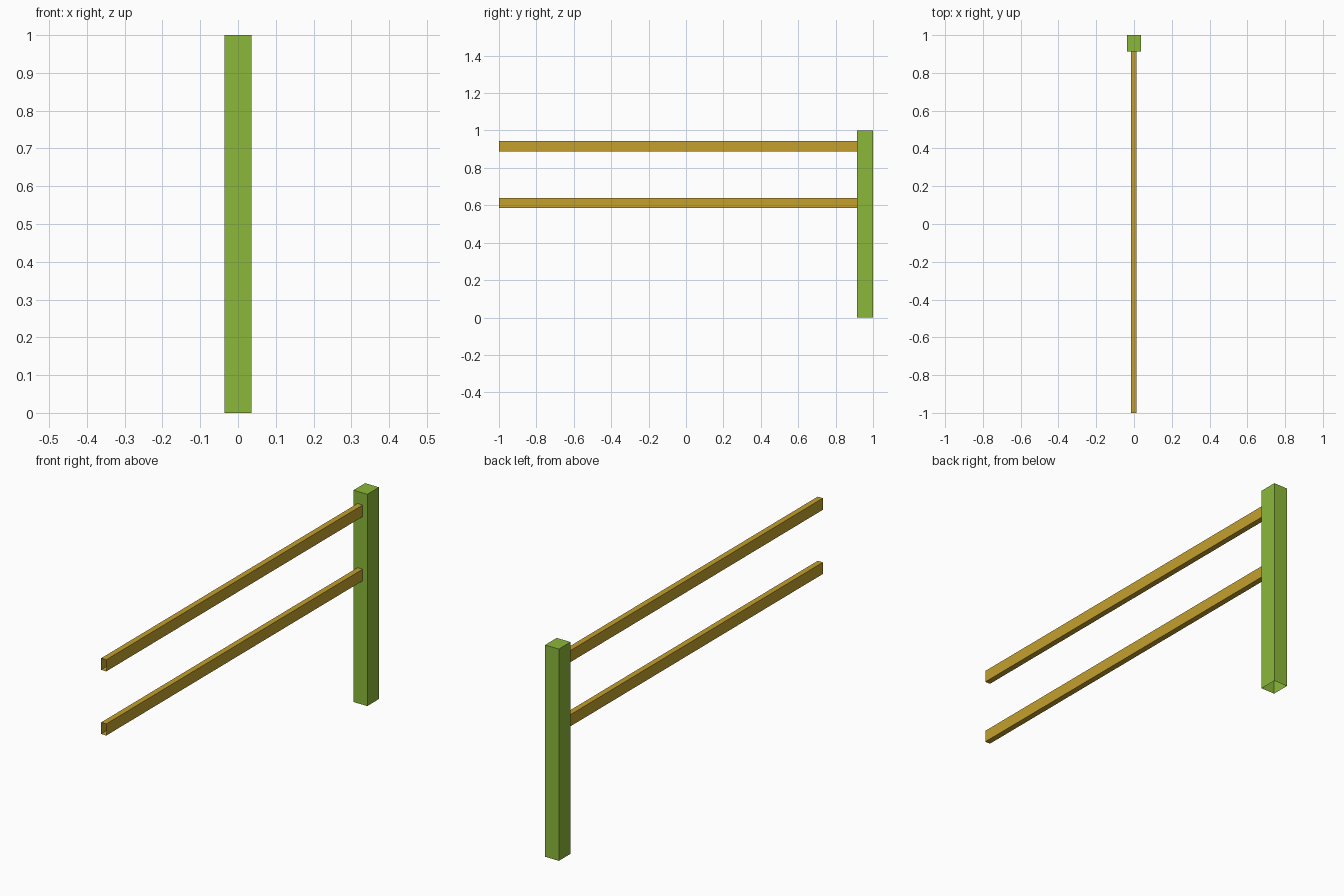
import bpy, bmesh
from mathutils import Vector

if "Cube" in bpy.data.objects:
    bpy.data.objects.remove(bpy.data.objects["Cube"])


def material(name, color):
    m = bpy.data.materials.new(name)
    m.diffuse_color = (*color, 1)
    m.use_nodes = True
    m.node_tree.nodes["Principled BSDF"].inputs["Base Color"].default_value = m.diffuse_color
    return m


def open_box(name, lo, hi, mat, open_dirs):
    """Box between two corners, without the faces pointing along open_dirs."""
    lo, hi = Vector(lo), Vector(hi)
    bm = bmesh.new()
    bmesh.ops.create_cube(bm, size=1)
    bmesh.ops.scale(bm, vec=hi - lo, verts=bm.verts)
    bmesh.ops.translate(bm, vec=(lo + hi) / 2, verts=bm.verts)
    bm.normal_update()
    gone = [f for f in bm.faces
            if any(f.normal.dot(Vector(d)) > 0.9 for d in open_dirs)]
    bmesh.ops.delete(bm, geom=gone, context='FACES_ONLY')
    me = bpy.data.meshes.new(name)
    bm.to_mesh(me)
    bm.free()
    me.materials.append(mat)
    ob = bpy.data.objects.new(name, me)
    bpy.context.collection.objects.link(ob)
    return ob


green = material("post green", (0.258, 0.474, 0.042))
gold = material("rail ochre", (0.546, 0.352, 0.026))

# Upright post, open underneath
open_box("post", (-0.036, 0.913, 0), (0.036, 1, 1), green, [(0, 0, -1)])

# Two rails, open at both ends
for name, z in (("lower_rail", 0.585), ("upper_rail", 0.888)):
    open_box(name, (-0.015, -1, z), (0.012, 0.913, z + 0.055), gold,
             [(0, -1, 0), (0, 1, 0)])
